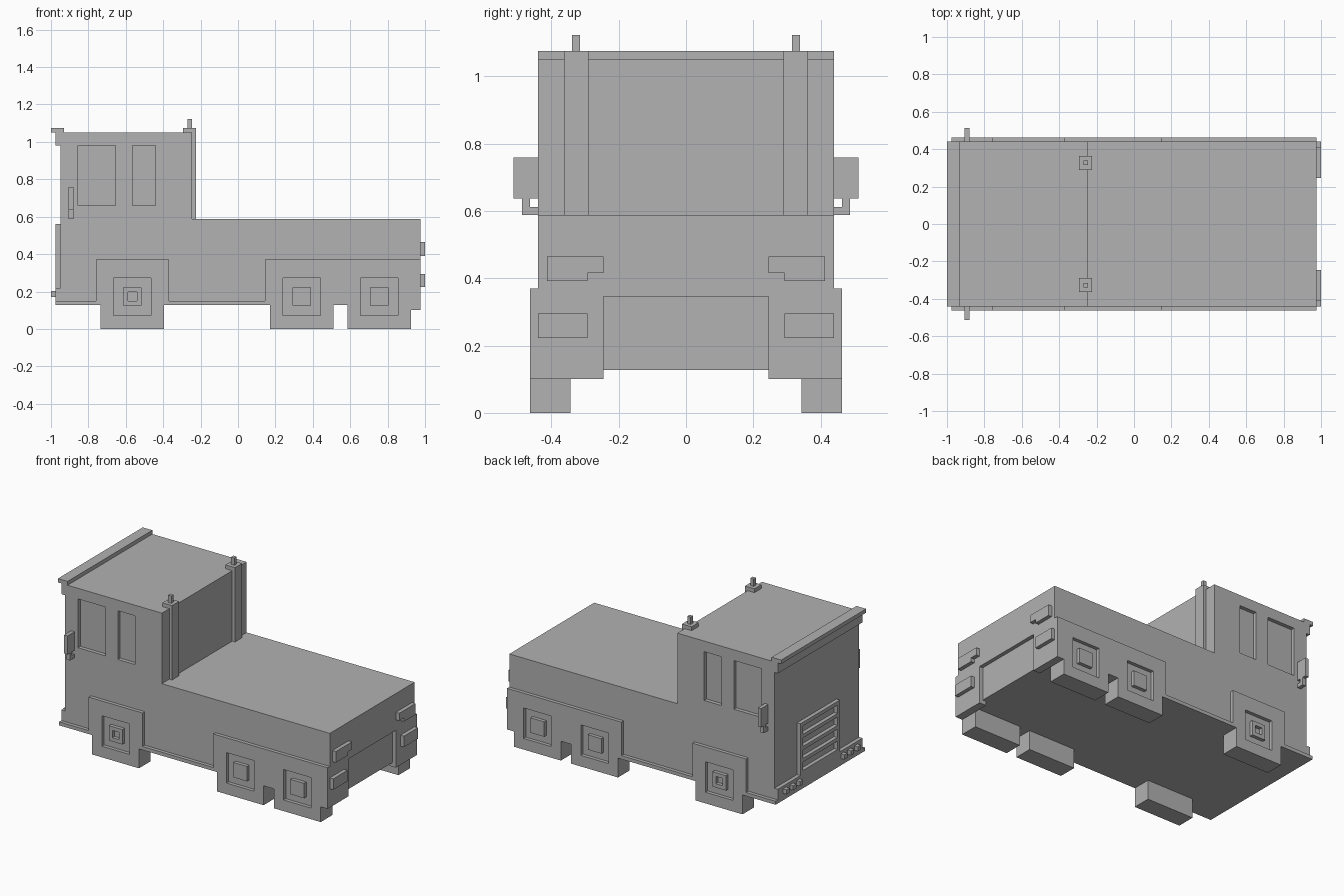
import bpy
import bmesh
from mathutils import Vector

if "Cube" in bpy.data.objects:
    bpy.data.objects.remove(bpy.data.objects["Cube"], do_unlink=True)

grey = bpy.data.materials.new("plain_grey")
grey.use_nodes = True
COLOUR = (0.445, 0.445, 0.445, 1)
grey.diffuse_color = COLOUR
grey.node_tree.nodes["Principled BSDF"].inputs["Base Color"].default_value = COLOUR


def finish(name, bm):
    bmesh.ops.recalc_face_normals(bm, faces=bm.faces)
    mesh = bpy.data.meshes.new(name)
    bm.to_mesh(mesh)
    bm.free()
    mesh.materials.append(grey)
    obj = bpy.data.objects.new(name, mesh)
    bpy.context.collection.objects.link(obj)
    return obj


def box(name, x, y, z):
    """Box from (min, max) pairs."""
    bm = bmesh.new()
    bmesh.ops.create_cube(bm, size=1)
    for v in bm.verts:
        v.co = [(a + b) / 2 + c * (b - a) for (a, b), c in zip((x, y, z), v.co)]
    return finish(name, bm)


def slab(name, outline, y0, y1, holes=()):
    """Side profile in x and z, with rectangular holes, extruded along y."""
    bm = bmesh.new()
    loops = [outline] + [[(a, c), (b, c), (b, d), (a, d)] for a, b, c, d in holes]
    for loop in loops:
        vs = [bm.verts.new((x, y0, z)) for x, z in loop]
        for i, v in enumerate(vs):
            bm.edges.new((vs[i - 1], v))
    bmesh.ops.triangle_fill(bm, use_beauty=True, edges=bm.edges[:], normal=Vector((0, 1, 0)))
    out = bmesh.ops.extrude_face_region(bm, geom=bm.faces[:])
    new = [g for g in out["geom"] if isinstance(g, bmesh.types.BMVert)]
    bmesh.ops.translate(bm, verts=new, vec=(0, y1 - y0, 0))
    return finish(name, bm)


def span(s, a, b):
    """Range across y, mirrored when s is -1."""
    return (a, b) if s > 0 else (-b, -a)


BASE, DECK, ROOF = 0.127, 0.587, 1.05
IN, SIDE, SKIRT = 0.415, 0.44, 0.463
FRONT, CAB_BACK, BACK, TAIL = -0.95, -0.245, 0.95, 0.975

# Hull: cab and rear deck in one profile
hull = [(FRONT, BASE), (BACK, BASE), (BACK, DECK), (CAB_BACK, DECK),
        (CAB_BACK, ROOF), (FRONT, ROOF)]
slab("hull_core", hull, -IN, IN)
windows = [(-0.855, -0.655, 0.66, 0.98), (-0.565, -0.44, 0.66, 0.98)]

# Skirt with wheel blocks, as one silhouette
wheels = [(-0.735, -0.395), (0.17, 0.51), (0.585, 0.925)]
skirt = [(-0.975, BASE)]
for a, b in wheels:
    skirt += [(a, BASE), (a, 0), (b, 0)]
    skirt.append((b, BASE if b < 0.9 else 0.1))
skirt += [(TAIL, 0.1), (TAIL, 0.37), (0.145, 0.37), (0.145, 0.15), (-0.37, 0.15),
          (-0.37, 0.37), (-0.76, 0.37), (-0.76, 0.15), (-0.975, 0.15)]
hub_x = [-0.565, 0.34, 0.755]
HUB_Z = 0.173


def square(x, r):
    return (x - r, x + r, HUB_Z - r, HUB_Z + r)


def corners(r):
    a, b, c, d = r
    return [(a, c), (b, c), (b, d), (a, d)]


for s, side in ((1, "left"), (-1, "right")):
    slab(f"hull_side_{side}", hull, s * IN, s * SIDE, windows)
    slab(f"skirt_{side}", skirt, s * SIDE, s * SKIRT, [square(x, 0.1) for x in hub_x])
    for i, ((a, b), x) in enumerate(zip(wheels, hub_x)):
        box(f"wheel_{side}_{i}", (a, b), span(s, 0.343, SIDE), (0, BASE))
        hole = [square(x, 0.024)] if i == 0 else []
        slab(f"hub_{side}_{i}", corners(square(x, 0.049)), s * SIDE, s * SKIRT, hole)

    # Exhaust stack and its pipe
    box(f"stack_{side}", (-0.295, -0.225), span(s, 0.29, 0.363), (DECK, 1.075))
    box(f"stack_pipe_{side}", (-0.271, -0.247), span(s, 0.315, 0.339), (1.075, 1.123))

    # Wing mirror on an angled bracket
    mx = (-0.905, -0.88)
    box(f"mirror_{side}", mx, span(s, SIDE, 0.512), (0.636, 0.758))
    box(f"mirror_stem_{side}", mx, span(s, 0.464, 0.487), (0.587, 0.636))
    box(f"mirror_arm_{side}", mx, span(s, SIDE, 0.464), (0.587, 0.611))

    # Rear corner and tail lamps
    box(f"rear_corner_{side}", (0.925, TAIL), span(s, 0.245, SIDE), (0.1, 0.345))
    lx = (TAIL, 1.0)
    box(f"upper_lamp_{side}", lx, span(s, 0.245, 0.413), (0.415, 0.464))
    box(f"upper_lamp_foot_{side}", lx, span(s, 0.293, 0.413), (0.391, 0.415))
    box(f"lower_lamp_{side}", lx, span(s, 0.293, SIDE), (0.223, 0.295))

    # Small lights on the bumper
    for i, y in enumerate((0.23, 0.30, 0.37)):
        box(f"bumper_light_{side}_{i}", (-1.0, -0.975),
            span(s, y - 0.016, y + 0.016), (0.172, 0.202))

    # Grille uprights
    box(f"grille_post_{side}", (-0.975, FRONT), span(s, 0.18, 0.205), (0.22, 0.56))

# Tail panel above the recessed centre
box("tail_panel", (BACK, TAIL), (-SIDE, SIDE), (0.345, DECK))

# Bumper, grille bars and visor
box("front_bumper", (-0.975, FRONT), (-SIDE, SIDE), (BASE, 0.22))
for i in range(5):
    z = 0.22 + i * 0.079
    box(f"grille_bar_{i}", (-0.975, FRONT), (-0.18, 0.18), (z, z + 0.024))
box("visor_lip", (-1.0, -0.93), (-SIDE, SIDE), (ROOF, 1.075))
box("visor_band", (-0.975, FRONT), (-SIDE, SIDE), (0.98, ROOF))
